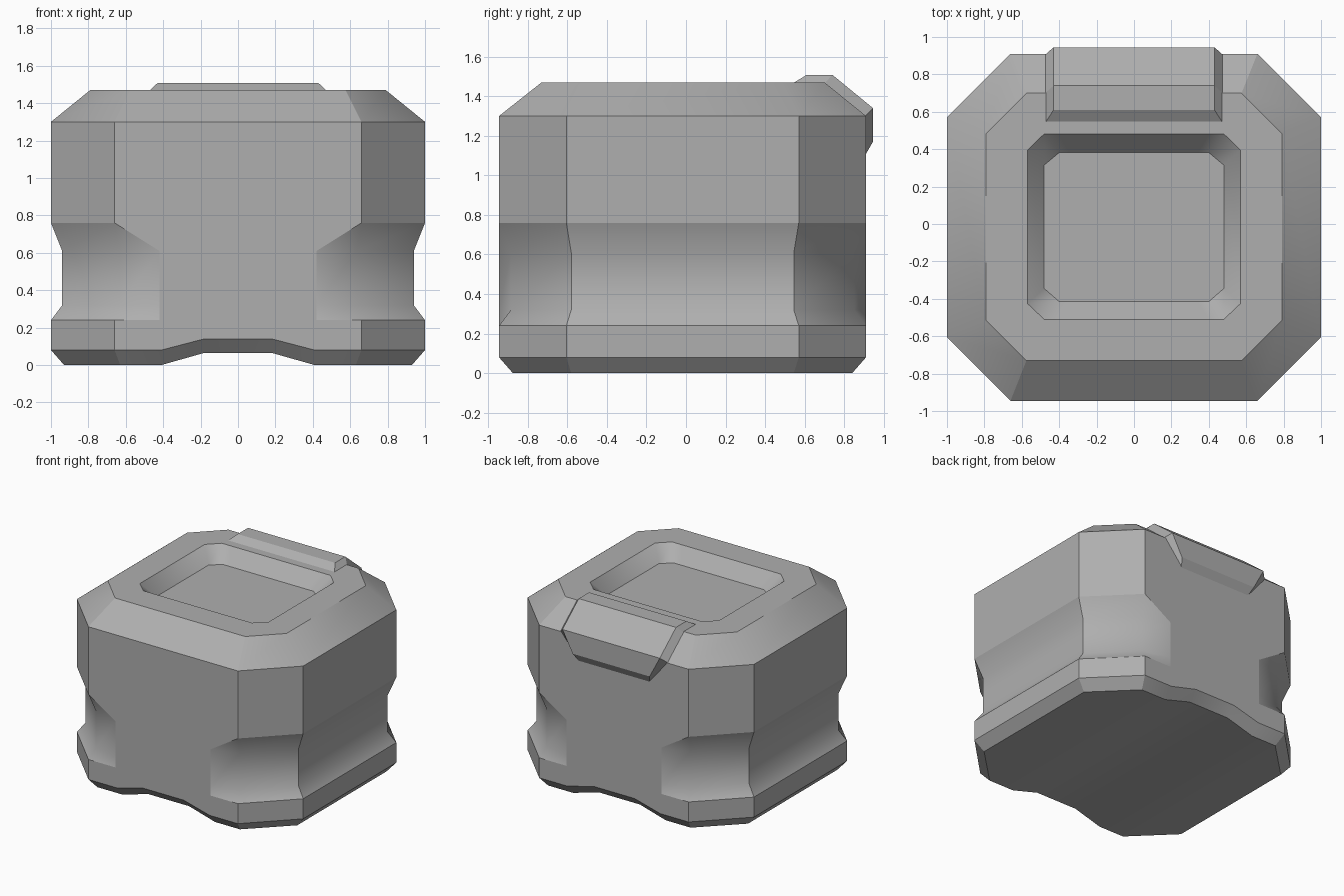
import bpy, bmesh

if "Cube" in bpy.data.objects:
    bpy.data.objects.remove(bpy.data.objects["Cube"])

shell = bpy.data.materials.new("shell_grey")
shell.diffuse_color = (0.43, 0.43, 0.43, 1.0)
shell.use_nodes = True
shell.node_tree.nodes["Principled BSDF"].inputs["Base Color"].default_value = shell.diffuse_color


def finish(name, bm):
    bmesh.ops.recalc_face_normals(bm, faces=bm.faces)
    for f in bm.faces:
        f.smooth = True
    mesh = bpy.data.meshes.new(name)
    bm.to_mesh(mesh)
    bm.free()
    mesh.materials.append(shell)
    obj = bpy.data.objects.new(name, mesh)
    bpy.context.collection.objects.link(obj)
    return obj


def ring(bm, z, xc, xs, front, back, x_mid=0.42, z_in=None, y_in=None):
    """Chamfered-square ring of 16 vertices.
    xc/xs: x of chamfer start and of the side; front/back: (y of face, y of chamfer end)."""
    z_in = z if z_in is None else z_in
    yf, yb = y_in or (front[0], back[0])
    half = [(0.18, yf, z_in), (x_mid, yf, z), (xc, front[0], z), (xs, front[1], z),
            (xs, back[1], z), (xc, back[0], z), (x_mid, yb, z), (0.18, yb, z_in)]
    pts = half + [(-x, y, h) for x, y, h in reversed(half)]
    return [bm.verts.new(p) for p in pts]


# Body: stacked rings from the foot up, over the rim and down into the lid recess
bm = bmesh.new()
F, B = (-0.945, -0.605), (0.91, 0.57)          # full outline
GF, GB = (-0.885, -0.58), (0.85, 0.545)        # grip groove outline
flat = (F[0], B[0])                            # front/back stay flat between grooves
rings = [
    ring(bm, 0.0, 0.63, 0.93, (-0.875, -0.58), (0.84, 0.545), x_mid=0.41, z_in=0.065),
    ring(bm, 0.08, 0.66, 1.0, F, B, x_mid=0.41, z_in=0.14),
    ring(bm, 0.24, 0.66, 1.0, F, B),
    ring(bm, 0.32, 0.635, 0.94, GF, GB, y_in=flat),
    ring(bm, 0.61, 0.635, 0.94, GF, GB, y_in=flat),
    ring(bm, 0.76, 0.66, 1.0, F, B),
    ring(bm, 1.30, 0.66, 1.0, F, B),
    ring(bm, 1.47, 0.575, 0.79, (-0.73, -0.515), (0.70, 0.485)),
    ring(bm, 1.47, 0.48, 0.57, (-0.51, -0.425), (0.482, 0.395), x_mid=0.40),
    ring(bm, 1.36, 0.40, 0.48, (-0.415, -0.345), (0.382, 0.315), x_mid=0.34),
]
# groove tops run down to the flat front and back panels
for i in (0, 1, 6, 7, 8, 9, 14, 15):
    bm.verts.remove(rings[5][i])
    rings[5][i] = rings[4][i]
for a, b in zip(rings, rings[1:]):
    for i in range(16):
        j = (i + 1) % 16
        corners = list(dict.fromkeys((a[i], a[j], b[j], b[i])))
        if len(corners) > 2:
            bm.faces.new(corners)
bm.faces.new(rings[-1])
# underside strips running front to back, forming the raised channel
for i in range(-4, 3):
    bm.faces.new([rings[0][n % 16] for n in (i, i + 1, 6 - i, 7 - i)])


def crease(a, b):
    edge = bm.edges.get((a, b)) if a is not b else None
    if edge:
        edge.smooth = False


# hard edges: around most rings, and up the corners
for k in (0, 1, 2, 5, 6, 7, 8, 9):
    for i in range(16):
        crease(rings[k][i], rings[k][(i + 1) % 16])
outer_cols, side_cols = (2, 5, 10, 13), (3, 4, 11, 12)
panel_cols = (1, 6, 9, 14)
for k, cols in ((0, outer_cols + side_cols), (1, outer_cols + side_cols),
                (2, side_cols + panel_cols), (3, side_cols + panel_cols),
                (4, side_cols), (5, outer_cols + side_cols), (6, outer_cols)):
    for c in cols:
        crease(rings[k][c], rings[k + 1][c])
finish("body", bm)

# Latch: tab folded over the back rim, (half width, y, z) along its profile
base = [(0.475, 0.54, 1.465), (0.475, 0.70, 1.465), (0.475, 0.905, 1.30), (0.31, 0.905, 1.10)]
outer = [(0.43, 0.61, 1.508), (0.43, 0.74, 1.508), (0.43, 0.945, 1.34), (0.34, 0.945, 1.17)]
bm = bmesh.new()
cols = [[bm.verts.new((s * w, y, z)) for w, y, z in line]
        for s, line in ((-1, base), (-1, outer), (1, outer), (1, base))]
for c in range(4):
    a, b = cols[c], cols[(c + 1) % 4]
    for i in range(3):
        bm.faces.new((a[i], a[i + 1], b[i + 1], b[i]))
for end in (0, 3):
    bm.faces.new([c[end] for c in cols])
for e in bm.edges:
    e.smooth = False
finish("back_latch", bm)
